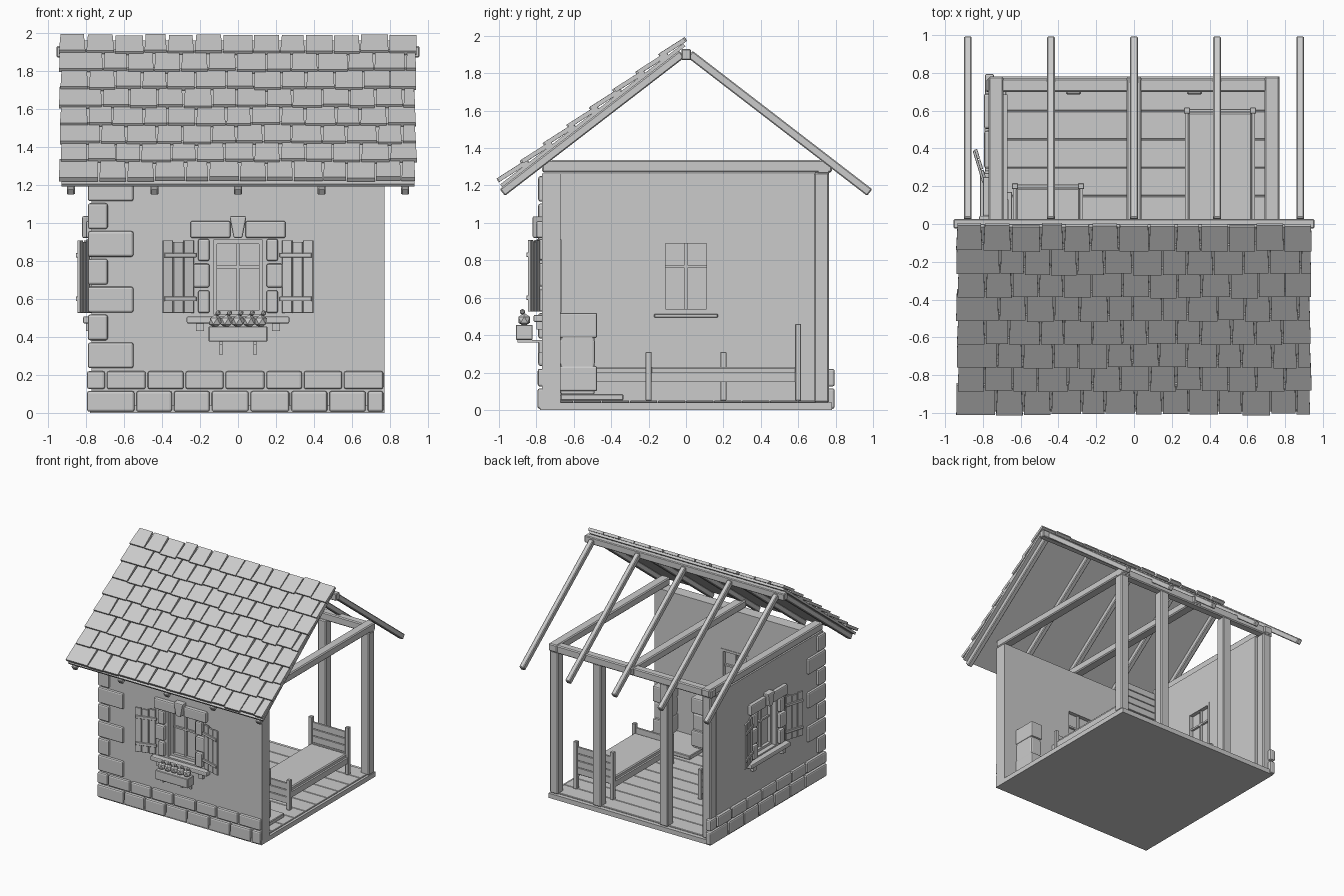
import bpy, bmesh, math, random
from mathutils import Matrix, Vector

if "Cube" in bpy.data.objects:
    bpy.data.objects.remove(bpy.data.objects["Cube"])

random.seed(4)
grey = bpy.data.materials.new("plain_grey")
grey.diffuse_color = (0.6, 0.6, 0.6, 1)
grey.use_nodes = True
grey.node_tree.nodes["Principled BSDF"].inputs["Base Color"].default_value = grey.diffuse_color
I = Matrix.Identity(4)


def finish(name, bm, m=I, bevel=0.0, seg=1):
    bm.transform(m)
    bmesh.ops.recalc_face_normals(bm, faces=bm.faces)
    me = bpy.data.meshes.new(name)
    bm.to_mesh(me)
    bm.free()
    me.materials.append(grey)
    ob = bpy.data.objects.new(name, me)
    bpy.context.collection.objects.link(ob)
    if bevel:
        mod = ob.modifiers.new("bevel", 'BEVEL')
        mod.width, mod.segments = bevel, seg
    return ob


def add_box(bm, x0, x1, y0, y1, z0, z1, m=I):
    c = Vector(((x0 + x1) / 2, (y0 + y1) / 2, (z0 + z1) / 2))
    s = Matrix.Diagonal((x1 - x0, y1 - y0, z1 - z0, 1))
    return bmesh.ops.create_cube(bm, size=1, matrix=m @ Matrix.Translation(c) @ s)["verts"]


def part(name, boxes, m=I, bevel=0.0, seg=1):
    bm = bmesh.new()
    for b in boxes:
        add_box(bm, *b)
    return finish(name, bm, m, bevel, seg)


def turn(deg):
    return Matrix.Rotation(math.radians(deg), 4, 'Z')


# Floor slab and floorboards
part("floor_slab", [(-0.78, 0.77, -0.78, 0.78, 0, 0.04)])
part("floorboards", [(-0.68, 0.75, y, y + 0.146, 0.038, 0.05)
                     for y in [-0.75 + 0.15 * i for i in range(10)]], bevel=0.003)


# Wall with window, built facing the front and turned for the left side
def wall(side, m, u0, u1):
    a, b, z0, z1 = -0.13, 0.13, 0.52, 0.91
    yo, yi = -0.77, -0.67
    part(side + "_wall", [(u0, a, yo, yi, 0.03, 1.265), (b, u1, yo, yi, 0.03, 1.265),
                          (a, b, yo, yi, 0.03, z0), (a, b, yo, yi, z1, 1.265)], m)
    # Window frame, glazing bars and pane
    part(side + "_window_frame",
         [(a, a + 0.02, -0.73, -0.665, z0, z1), (b - 0.02, b, -0.73, -0.665, z0, z1),
          (a, b, -0.73, -0.665, z0, z0 + 0.02), (a, b, -0.73, -0.665, z1 - 0.02, z1),
          (-0.008, 0.008, -0.72, -0.68, z0, z1), (a, b, -0.72, -0.68, 0.76, 0.775)], m)
    part(side + "_window_pane", [(a, b, -0.704, -0.698, z0, z1)], m)
    part(side + "_inner_sill", [(-0.17, 0.17, -0.68, -0.645, 0.495, 0.512)], m, 0.003)
    # Stone surround
    jambs = []
    for s in (-1, 1):
        for w, h0, h1 in ((0.21, 0.525, 0.645), (0.235, 0.66, 0.785), (0.21, 0.80, 0.915)):
            x = sorted((s * 0.15, s * w))
            jambs.append((x[0], x[1], -0.8, -0.75, h0, h1))
        x = sorted((s * 0.04, s * 0.25))
        jambs.append((x[0], x[1], -0.8, -0.75, 0.92, 1.01))
    part(side + "_window_stones", jambs, m, 0.01, 2)
    bm = bmesh.new()
    for v in add_box(bm, -0.045, 0.045, -0.82, -0.75, 0.92, 1.035):
        if v.co.z < 0.95:
            v.co.x *= 0.5
    finish(side + "_keystone", bm, m, 0.008, 2)
    part(side + "_window_sill", [(-0.27, 0.27, -0.815, -0.75, 0.47, 0.508)], m, 0.008, 2)
    part(side + "_sill_brackets", [(s * 0.2 - 0.02, s * 0.2 + 0.02, -0.8, -0.76, 0.43, 0.472)
                                   for s in (-1, 1)], m)
    # Open shutters, hinged beside the jambs and swung slightly outward
    for s, n in ((-1, "_shutter_a"), (1, "_shutter_b")):
        hinge = m @ Matrix.Translation((s * 0.235, -0.785, 0)) @ turn(-17 * s)
        planks = []
        for i in range(3):
            x = sorted((s * 0.058 * i, s * (0.058 * i + 0.053)))
            planks.append((x[0], x[1], -0.012, 0.004, 0.525, 0.908 - 0.008 * (i % 2)))
        for z in (0.60, 0.83):
            x = sorted((s * -0.01, s * 0.165))
            planks.append((x[0], x[1], -0.022, -0.008, z - 0.012, z + 0.012))
        part(side + n, planks, hinge, 0.002)
    # Two courses of base stones
    for row, z0, z1, first in ((1, 0.006, 0.115, 0.26), (2, 0.125, 0.22, 0.105)):
        x, w, stones = -0.795, first, []
        while x < 0.76:
            e = min(x + w, 0.775)
            if 0.775 - e < 0.06:
                e = 0.775
            stones.append((x, e - 0.01, -0.795 + 0.006 * random.random(), -0.74, z0, z1))
            x, w = e, 0.207 + random.uniform(-0.012, 0.012)
        part("%s_base_stones_%d" % (side, row), stones, m, 0.012, 2)


wall("front", I, -0.77, 0.77)
wall("left", turn(-90), -0.685, 0.77)

# Corner stones alternating long and short
quoins = []
for i in range(7):
    w, d = (0.24, 0.105) if i % 2 == 0 else (0.105, 0.24)
    z = 0.235 + i * 0.1465
    quoins.append((-0.79, -0.79 + w, -0.79, -0.79 + d, z, min(z + 0.136, 1.25)))
part("corner_stones", quoins, I, 0.012, 2)

# Flower box, its brackets and flowers
part("flower_box", [(-0.155, 0.155, -0.91, -0.82, 0.375, 0.455)], I, 0.004)
part("flower_box_brackets",
     [b for x in (-0.09, 0.09) for b in ((x - 0.008, x + 0.008, -0.9, -0.76, 0.36, 0.375),
                                         (x - 0.008, x + 0.008, -0.785, -0.765, 0.305, 0.37))])
bm = bmesh.new()
for i in range(5):
    x = -0.12 + 0.06 * i
    bmesh.ops.create_icosphere(bm, subdivisions=1, radius=0.036,
                               matrix=Matrix.Translation((x, -0.865, 0.482)))
    bmesh.ops.create_icosphere(bm, subdivisions=1, radius=0.016,
                               matrix=Matrix.Translation((x + 0.015, -0.875, 0.525)))
finish("flowers", bm)

# Timber posts and beams
part("posts", [(x - 0.04, x + 0.04, 0.685, 0.765, 0.04, 1.27)
               for x in (-0.73, -0.32, 0.32, 0.73)], I, 0.008)
part("tie_beams", [(x - 0.04, x + 0.04, -0.77, 0.78, 1.27, 1.335)
                   for x in (-0.73, 0, 0.73)], I, 0.008)
part("back_beam", [(-0.78, 0.77, 0.70, 0.77, 1.262, 1.33)], I, 0.008)
part("ridge_beam", [(-0.955, 0.955, -0.025, 0.027, 1.87, 1.93)], I, 0.006)

# Rafters on both slopes
slope = math.atan(0.77)
front = Matrix.Translation((0, 0, 1.89)) @ Matrix.Rotation(slope, 4, 'X')
xs = (-0.88, -0.44, 0, 0.44, 0.88)
for name, m in (("front_rafters", front), ("back_rafters", turn(180) @ front)):
    part(name, [(x - 0.021, x + 0.021, -1.222, -0.01, 0, 0.045) for x in xs], m, 0.006)

# Roof deck and overlapping shingles on the front slope
part("roof_deck", [(-0.93, 0.93, -1.205, 0.03, 0.045, 0.064)], front)
bm = bmesh.new()
rows, pitch, width = 8, 0.156, 1.88 / 13
for r in range(rows):
    low = 0.05 - pitch * (r + 1)
    cuts = [-0.94 + width * (i + 0.5 * (r % 2)) + random.uniform(-0.014, 0.014)
            for i in range(1, 13)]
    cuts = [-0.94 + random.uniform(-0.005, 0.005)] + cuts + [0.94 + random.uniform(-0.005, 0.005)]
    for a, b in zip(cuts, cuts[1:]):
        length = 0.185 if r else 0.156
        tilt = (Matrix.Translation((0, low + random.uniform(-0.007, 0.007), 0.077))
                @ Matrix.Rotation(-0.09, 4, 'X'))
        vs = add_box(bm, a + 0.003, b - 0.003, 0, length, 0, 0.023, tilt)
        pinch = random.uniform(0.0, 0.008)
        for v in vs:
            if v.co.y > low + length / 2:
                v.co.x += pinch if v.co.x < (a + b) / 2 else -pinch
finish("shingles", bm, front)


# Beds, one turned round to face the other way
def bed(name, m):
    x0, x1, foot, head = 0.28, 0.63, -0.2, 0.6
    posts = [(x - 0.016, x + 0.016, y - 0.016, y + 0.016, 0.05, h)
             for x in (x0, x1) for y, h in ((foot, 0.31), (head, 0.46))]
    part(name + "_posts", posts, m, 0.003)
    boards = [(x0, x1, foot - 0.008, foot + 0.008, z, z + 0.056) for z in (0.10, 0.16, 0.22)]
    boards += [(x0, x1, head - 0.008, head + 0.008, z, z + 0.056)
               for z in (0.18, 0.24, 0.30, 0.36)]
    part(name + "_boards", boards, m, 0.002)
    part(name + "_rails", [(x - 0.01, x + 0.01, foot, head, 0.15, 0.2) for x in (x0, x1)], m)
    part(name + "_mattress", [(x0 + 0.005, x1 - 0.005, foot + 0.01, head - 0.01, 0.165, 0.23)],
         m, 0.008)


bed("right_bed", I)
bed("left_bed", turn(180))

# Hearth slab with two stacks of stone against the front wall
part("hearth_slab", [(0.2, 0.68, -0.67, -0.335, 0.05, 0.085)], I, 0.005)
stacks = []
for x in (0.23, 0.6):
    for i in range(3):
        z, e = 0.1 + 0.142 * i, 0.006 * (i % 2)
        stacks.append((x - 0.055 + e, x + 0.055 - e, -0.68, -0.475 - 2 * e, z, z + 0.135))
    stacks.append((x - 0.05, x + 0.05, -0.67, -0.49, 0.08, 0.5))
part("hearth_stones", stacks, I, 0.01, 2)
